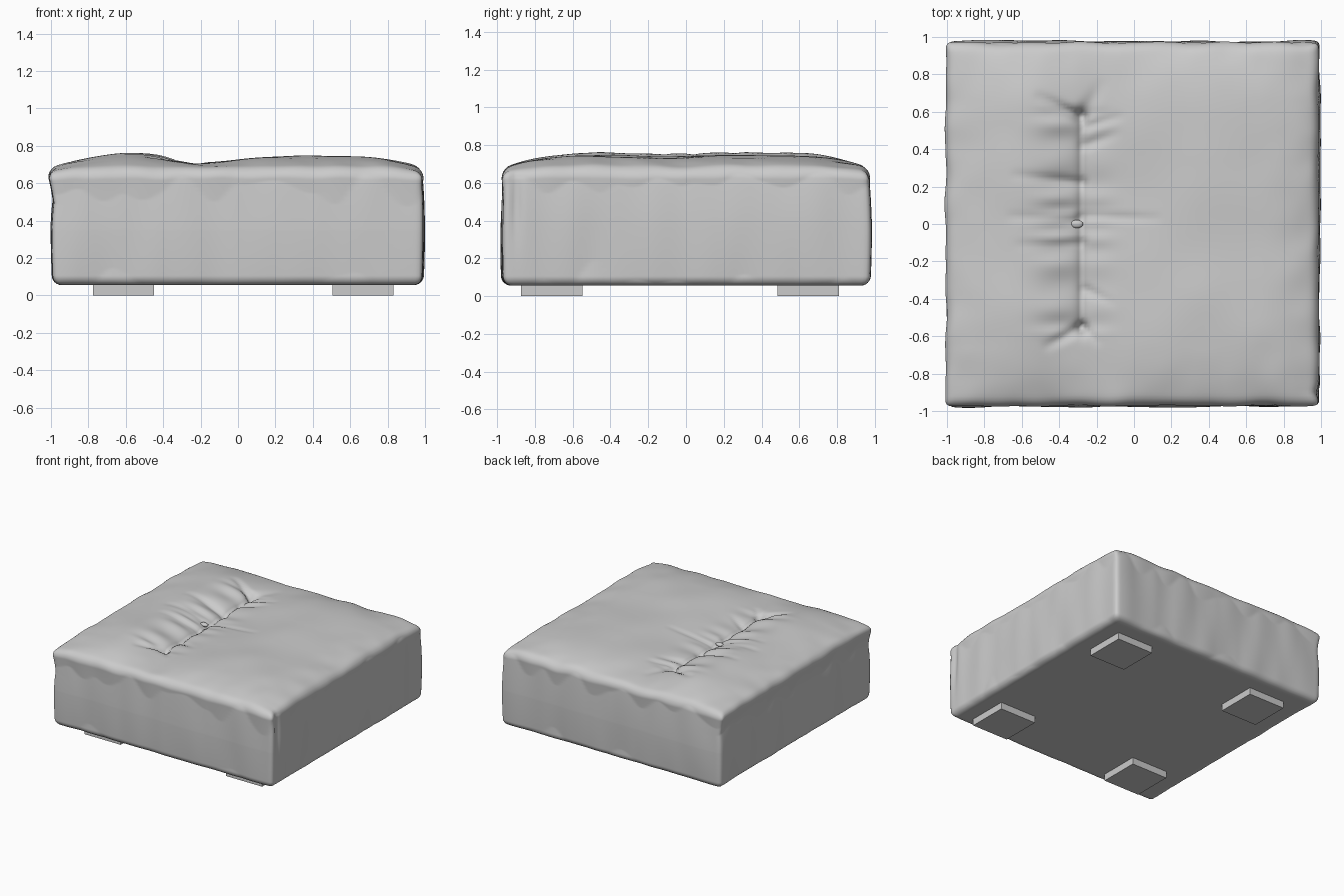
import bpy, bmesh, math
from mathutils import Vector, noise

if "Cube" in bpy.data.objects:
    bpy.data.objects.remove(bpy.data.objects["Cube"])

Z0, Z1, R = 0.055, 0.665, 0.05
SX, SY = 0.985, 0.968
SEAM_X, SEAM_A, SEAM_B = -0.28, -0.55, 0.57

# Pleats fanning out of the seam: start, end, half width, depth
FOLDS = [
    ((-0.28, 0.57), (-0.50, 0.68), 0.025, 0.035),
    ((-0.28, 0.57), (-0.18, 0.74), 0.035, 0.020),
    ((-0.26, 0.52), (-0.08, 0.57), 0.020, 0.022),
    ((-0.26, 0.42), (-0.10, 0.48), 0.025, 0.018),
    ((-0.28, 0.22), (-0.62, 0.26), 0.025, 0.022),
    ((-0.28, 0.04), (0.12, 0.03), 0.022, 0.018),
    ((-0.30, 0.02), (-0.64, 0.04), 0.025, 0.024),
    ((-0.28, -0.10), (-0.60, -0.11), 0.025, 0.018),
    ((-0.28, -0.55), (-0.46, -0.65), 0.025, 0.035),
    ((-0.28, -0.55), (-0.20, -0.63), 0.022, 0.024),
    ((-0.26, -0.35), (-0.12, -0.42), 0.022, 0.016),
]


def bump(v, w):
    return math.exp(-(v / w) ** 2)


def groove(x, y, a, b, width, depth):
    dx, dy = b[0] - a[0], b[1] - a[1]
    t = max(0, min(1, ((x - a[0]) * dx + (y - a[1]) * dy) / (dx * dx + dy * dy)))
    d = math.hypot(x - a[0] - t * dx, y - a[1] - t * dy)
    return -depth * (1 - 0.8 * t) * bump(d, width)


def top_height(x, y):
    """Crowned top with a valley, a sewn seam and gathered pleats."""
    ex = max(0, 1 - abs(x) ** 6)
    ey = max(0, 1 - abs(y / 0.98) ** 6)
    h = 0.083 * ex * ey
    s = x - SEAM_X
    h -= 0.036 * bump(s - 0.08, 0.26 if s > 0.08 else 0.22) * ey
    h += 0.016 * bump(x + 0.58, 0.15) * ey
    h -= 0.010 * bump(y, 0.35) * bump(x - 0.2, 0.6)
    dy = max(SEAM_A - y, 0, y - SEAM_B)
    along = bump(dy, 0.05)
    h -= along * (0.032 * math.exp(-abs(s) / 0.02) + 0.012 * bump(s, 0.10))
    side = bump(s + 0.12, 0.12) + 0.4 * bump(s - 0.09, 0.09)
    h += along * side * 0.009 * math.sin(y * 42 + 2 * math.sin(y * 9))
    # soft pillows just beyond both seam ends
    for py in (-0.76, 0.80):
        h += 0.006 * bump(math.hypot(x + 0.3, y - py), 0.12)
    for f in FOLDS:
        h += groove(x, y, *f)
    h += 0.010 * noise.noise(Vector((x * 3, y * 3, 1.7))) * ex * ey
    # wavy rim
    rim = 1 - ex * ey
    h += 0.014 * noise.noise(Vector((x * 6, y * 6, 5.2))) * rim
    return h


# Cushion: dense rounded box, then shaped
bm = bmesh.new()
bmesh.ops.create_cube(bm, size=2)
bmesh.ops.subdivide_edges(bm, edges=bm.edges[:], cuts=105, use_grid_fill=True)
half = Vector((SX, SY, (Z1 - Z0) / 2))
mid = (Z1 + Z0) / 2
for v in bm.verts:
    p = Vector([v.co[i] * half[i] for i in range(3)])
    core = Vector([max(-half[i] + R, min(half[i] - R, p[i])) for i in range(3)])
    d = p - core
    if d.length > 1e-6:
        # squarish vertical corners, round rims
        q = Vector((d.x, d.y)).normalized() if d.xy.length > 1e-6 else Vector((0, 0))
        n = (abs(q.x) ** 4 + abs(q.y) ** 4) ** 0.25 if q.length else 1
        d = d.normalized() * R
        p = core + Vector((d.x / n, d.y / n, d.z))
    x, y, z = p.x, p.y, p.z + mid
    up = max(0, min(1, (z - 0.45) / (Z1 - 0.47)))
    up = up * up * (3 - 2 * up)
    dz = up * top_height(x, y)
    # side walls: slight bulge, soft waviness, rounder left shoulder
    wx = max(0, (abs(x) - 0.8) / 0.185)
    wy = max(0, (abs(y) - 0.8) / 0.168)
    belly = 0.010 * (1 - ((z - mid) / 0.31) ** 2)
    wave = 0.012 * noise.noise(Vector((x * 5, y * 5, z * 1.5)))
    lean = max(0, (z - 0.35) / 0.32) ** 2 * max(0, (abs(x) - 0.5) / 0.49)
    x += math.copysign(wx * (belly + wave) - lean * (0.035 if x < 0 else 0.008), x)
    y += math.copysign(wy * (belly + wave) - 0.008 * wy * max(0, (z - 0.35) / 0.32), y)
    # pinched vertical tuck beside the front right corner
    tuck = 0.018 * bump(y + 0.90, 0.025) * bump(z - 0.5, 0.2) if x > 0 else 0
    x -= wx * tuck
    v.co = (x, y, z + dz)
for f in bm.faces:
    f.smooth = True
mesh = bpy.data.meshes.new("cushion")
bm.to_mesh(mesh)
bm.free()
cushion = bpy.data.objects.new("cushion", mesh)
bpy.context.collection.objects.link(cushion)

# Tuft button on the seam
bpy.ops.mesh.primitive_uv_sphere_add(segments=20, ring_count=10, radius=1,
                                     location=(-0.305, 0, Z1 + top_height(-0.305, 0) + 0.01))
button = bpy.context.object
button.name = "tuft_button"
button.scale = (0.033, 0.022, 0.015)
bpy.ops.object.shade_smooth()

# Four square block feet
for side, x in (("left", -0.612), ("right", 0.668)):
    for end, y in (("front", -0.712), ("back", 0.648)):
        bpy.ops.mesh.primitive_cube_add(size=1, location=(x, y, 0.035))
        foot = bpy.context.object
        foot.name = f"{end}_{side}_foot"
        foot.scale = (0.326, 0.326, 0.07)
